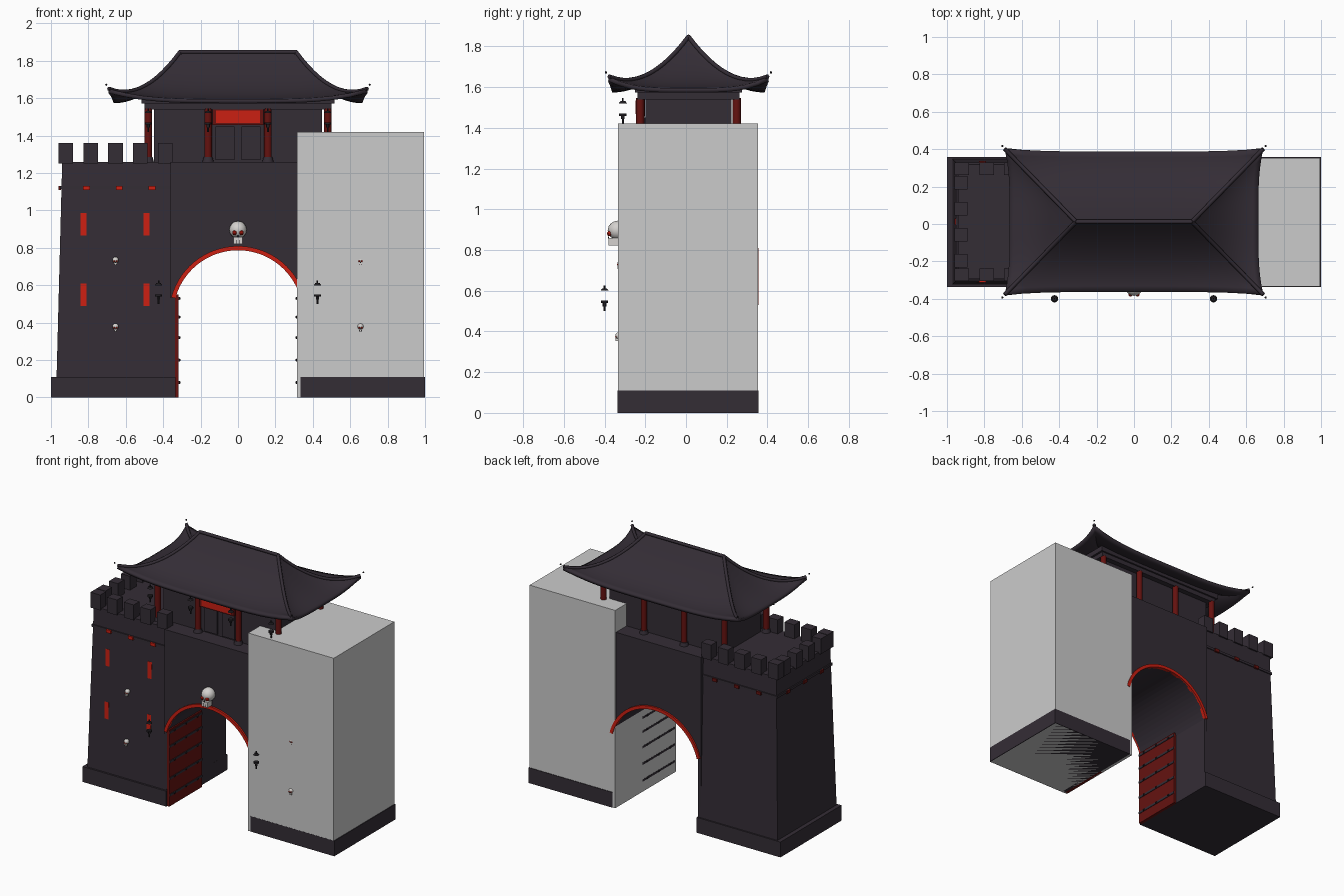
import bpy, bmesh
from math import sin, cos, radians, pi
from mathutils import Vector, Matrix

cube = bpy.data.objects.get("Cube")
if cube:
    bpy.data.objects.remove(cube, do_unlink=True)

CY = 0.012  # depth centre of the building


def material(name, rgb):
    m = bpy.data.materials.new(name)
    m.use_nodes = True
    m.diffuse_color = (*rgb, 1)
    m.node_tree.nodes["Principled BSDF"].inputs["Base Color"].default_value = (*rgb, 1)
    return m


STONE = material("charcoal stone", (0.034, 0.026, 0.036))
RED = material("bright red", (0.60, 0.014, 0.006))
DARK_RED = material("dark red wood", (0.13, 0.006, 0.005))
GREY = material("light grey", (0.60, 0.60, 0.60))
BONE = material("bone white", (0.66, 0.64, 0.62))
IRON = material("black iron", (0.015, 0.013, 0.016))


def finish(name, bm, mat, smooth=False):
    bmesh.ops.remove_doubles(bm, verts=bm.verts, dist=1e-5)
    bmesh.ops.recalc_face_normals(bm, faces=bm.faces)
    me = bpy.data.meshes.new(name)
    bm.to_mesh(me)
    bm.free()
    me.materials.append(mat)
    ob = bpy.data.objects.new(name, me)
    bpy.context.collection.objects.link(ob)
    if smooth:
        bpy.ops.object.select_all(action="DESELECT")
        ob.select_set(True)
        bpy.context.view_layer.objects.active = ob
        bpy.ops.object.shade_smooth_by_angle()
    return ob


def box(name, mat, x, y, z, top=None):
    """Box from ranges; top optionally gives the (x, y) ranges of its upper face."""
    tx, ty = top or (x, y)
    bm = bmesh.new()
    bmesh.ops.create_cube(bm, size=1)
    for v in bm.verts:
        rx, ry = (tx, ty) if v.co.z > 0 else (x, y)
        v.co = (rx[v.co.x > 0], ry[v.co.y > 0], z[v.co.z > 0])
    return finish(name, bm, mat)


def block(name, mat, centre, size):
    return box(name, mat, *[(c - s / 2, c + s / 2) for c, s in zip(centre, size)])


def post(name, mat, x, y, z, r1, r2=None, seg=12):
    bm = bmesh.new()
    bmesh.ops.create_cone(bm, cap_ends=True, segments=seg, radius1=r1,
                          radius2=r1 if r2 is None else r2, depth=z[1] - z[0],
                          matrix=Matrix.Translation((x, y, (z[0] + z[1]) / 2)))
    return finish(name, bm, mat, True)


def ball(name, mat, centre, size, seg=16):
    bm = bmesh.new()
    bmesh.ops.create_uvsphere(bm, u_segments=seg, v_segments=seg // 2, radius=1)
    for v in bm.verts:
        v.co = Vector(centre) + Vector([a * b for a, b in zip(v.co, size)])
    return finish(name, bm, mat, True)


def extrude(name, mat, outline, y0, y1):
    bm = bmesh.new()
    face = bm.faces.new([bm.verts.new((x, y0, z)) for x, z in outline])
    new = bmesh.ops.extrude_face_region(bm, geom=[face])["geom"]
    bmesh.ops.translate(bm, verts=[g for g in new if isinstance(g, bmesh.types.BMVert)],
                        vec=(0, y1 - y0, 0))
    return finish(name, bm, mat)


def tube(name, mat, points, radius):
    cu = bpy.data.curves.new(name, "CURVE")
    cu.dimensions = "3D"
    cu.bevel_depth = radius
    cu.bevel_resolution = 1
    cu.use_fill_caps = True
    sp = cu.splines.new("POLY")
    sp.points.add(len(points) - 1)
    for p, co in zip(sp.points, points):
        p.co = (*co, 1)
    cu.materials.append(mat)
    ob = bpy.data.objects.new(name, cu)
    bpy.context.collection.objects.link(ob)


def skull(name, x, y, z, s):
    """Skull of half width s; y is its middle depth."""
    ball(name + "_cranium", BONE, (x, y, z + 0.25 * s), (s, 1.05 * s, s))
    block(name + "_jaw", BONE, (x, y - 0.45 * s, z - 0.95 * s), (1.05 * s, s, 0.8 * s))
    for e in (-1, 1):
        ball(name + "_eye", RED, (x + e * 0.4 * s, y - 0.88 * s, z - 0.1 * s),
             (0.27 * s, 0.25 * s, 0.27 * s), 10)
        block(name + "_tooth_gap", IRON, (x + e * 0.2 * s, y - 0.96 * s, z - 1.1 * s),
              (0.08 * s, 0.06 * s, 0.4 * s))
    block(name + "_nose", IRON, (x, y - 0.97 * s, z - 0.5 * s), (0.2 * s, 0.08 * s, 0.22 * s))


def lantern(x, y, z):
    post("lantern_cap", IRON, x, y, (z + 0.055, z + 0.066), 0.02, 0.012)
    post("lantern_hook", IRON, x, y, (z + 0.066, z + 0.08), 0.004)
    post("lantern_tray", IRON, x, y, (z - 0.006, z + 0.006), 0.018)
    post("lantern_knob", IRON, x, y, (z - 0.022, z - 0.006), 0.009)
    post("lantern_tassel", IRON, x, y, (z - 0.045, z - 0.022), 0.005)


def mirrored(sx, a, b):
    return tuple(sorted((sx * a, sx * b)))


# Gate wall with arched passage
arc = [(0.347 * cos(radians(a)), 0.44 + 0.347 * sin(radians(a))) for a in range(15, 166, 5)]
side = arc[0][0]
extrude("gate_wall", STONE, [(-0.36, 0), (-0.36, 1.26), (0.36, 1.26), (0.36, 0), (side, 0)]
        + arc + [(-side, 0)], -0.32, 0.345)
outer = [(x * 1.065, 0.44 + (z - 0.44) * 1.065) for x, z in reversed(arc)]
for y in (-0.321, 0.345):
    extrude("arch_trim", RED, arc + outer, y - 0.012, y + 0.012)
skull("keystone_skull", 0, -0.335, 0.885, 0.047)

# Towers, one on each side
for sx in (-1, 1):
    box("tower_base", STONE, mirrored(sx, 0.335, 1.0), (CY - 0.348, CY + 0.345), (0, 0.11))
    box("tower_body", STONE, mirrored(sx, 0.34, 0.97), (CY - 0.335, CY + 0.335), (0.11, 1.26),
        (mirrored(sx, 0.34, 0.94), (CY - 0.305, CY + 0.305)))
    box("tower_ledge", STONE, mirrored(sx, 0.345, 0.952), (CY - 0.316, CY + 0.316), (1.115, 1.132))
    # Battlements
    for i in range(5):
        for y in (-0.283, 0.283):
            block("merlon", STONE, (sx * (0.92 - i * 0.1325), CY + y, 1.305), (0.078, 0.066, 0.11))
    for i in range(4):
        block("side_merlon", STONE, (sx * 0.924, CY + (i - 1.5) * 0.139, 1.305), (0.07, 0.074, 0.11))
    # Ornaments on the ledge
    for i in (-1, 0, 1):
        for y in (-0.318, 0.318):
            block("ledge_stud", RED if y < 0 else DARK_RED, (sx * (0.635 + i * 0.175), CY + y, 1.12),
                  (0.036, 0.014, 0.022))
        block("side_ledge_stud", DARK_RED, (sx * 0.953, CY + i * 0.19, 1.12), (0.014, 0.036, 0.022))
    # Slit windows follow the slope of the tower front
    for x in (0.825, 0.49):
        for z in (0.55, 0.925):
            slope = [CY - 0.336 + 0.03 * (h - 0.11) / 1.15 for h in (z - 0.06, z + 0.06)]
            wx = (sx * x - 0.016, sx * x + 0.016)
            box("slit_window", RED, wx, (slope[0], slope[0] + 0.008), (z - 0.06, z + 0.06),
                (wx, (slope[1], slope[1] + 0.008)))
    skull("upper_small_skull", sx * 0.655, -0.319, 0.73, 0.017)
    skull("lower_small_skull", sx * 0.655, -0.329, 0.375, 0.017)
    lantern(sx * 0.425, -0.40, 0.545)
    # Open door leaf lying against the passage wall
    box("door_leaf", DARK_RED, mirrored(sx, 0.318, 0.338), (-0.325, 0.045), (0, 0.55))
    for z in (0.08, 0.2, 0.32, 0.43, 0.53):
        box("door_strap", STONE, mirrored(sx, 0.314, 0.32), (-0.325, 0.045), (z - 0.008, z + 0.008))
        for y in (-0.27, -0.14, -0.01):
            ball("door_stud", IRON, (sx * 0.314, y, z), (0.008, 0.008, 0.008), 8)

# Plain block enclosing one tower
box("enclosing_block", GREY, (0.315, 0.995), (-0.335, 0.353), (0, 1.42))

# Upper hall
box("hall_core", STONE, (-0.45, 0.45), (CY - 0.212, CY + 0.212), (1.26, 1.58))
box("lower_beam", STONE, (-0.5, 0.5), (CY - 0.25, CY + 0.25), (1.54, 1.575))
box("upper_beam", STONE, (-0.515, 0.515), (CY - 0.262, CY + 0.262), (1.572, 1.61))
for x in (-0.48, -0.16, 0.16, 0.48):
    for y in (-0.237, 0.237):
        post("hall_pillar", DARK_RED, x, CY + y, (1.26, 1.545), 0.02, seg=16)
        post("pillar_foot", STONE, x, CY + y, (1.26, 1.285), 0.03, 0.024, 16)
    lantern(x, -0.31, 1.465)
block("sign_frame", DARK_RED, (0, -0.222, 1.498), (0.275, 0.04, 0.085))
block("sign_panel", RED, (0, -0.244, 1.5), (0.235, 0.008, 0.066))
for x in (-0.02, 0.02):
    box("door_panel", STONE, mirrored(1, x, x * 6), (-0.21, -0.195), (1.27, 1.45))

# Sweeping hip roof: rings from the ridge down to the eaves
RINGS, SEG = 12, 16


def roof_point(t, u, v):
    """t runs ridge to eave; u and v run -1..1 around the ring."""
    corner = (abs(u) * abs(v)) ** 4
    flare = 1 + 0.04 * corner * t
    return Vector((u * (0.31 + 0.355 * t) * flare, CY + v * 0.375 * t * flare,
                   1.595 + 0.25 * (1 - t) ** 2 + 0.055 * corner * t ** 3))


steps = [-1 + 2 * i / SEG for i in range(SEG)]
ring = ([(s, -1) for s in steps] + [(1, s) for s in steps]
        + [(-s, 1) for s in steps] + [(-1, -s) for s in steps])
bm = bmesh.new()
rows = [[bm.verts.new(roof_point(k / RINGS, u, v)) for u, v in ring] for k in range(RINGS + 1)]
for a, b in zip(rows, rows[1:]):
    for i in range(len(ring)):
        j = (i + 1) % len(ring)
        bm.faces.new((a[i], b[i], b[j], a[j]))
roof = finish("roof", bm, STONE, True)
thick = roof.modifiers.new("thickness", "SOLIDIFY")
thick.thickness = 0.022
thick.offset = -1

# Ridge tiles, hips and corner beads
up = Vector((0, 0, 0.002))
tube("main_ridge", STONE, [roof_point(0, u, 0) + up for u in (-1, 1)], 0.011)
for sx in (-1, 1):
    post("ridge_end", STONE, sx * 0.312, CY, (1.83, 1.858), 0.014, 0.002, 8)
    for sy in (-1, 1):
        tube("hip_ridge", STONE, [roof_point(k / RINGS, sx, sy) + up for k in range(RINGS + 1)], 0.011)
        ball("corner_bead", IRON, (sx * 0.704, CY + sy * 0.405, 1.672), (0.006, 0.006, 0.006), 8)
